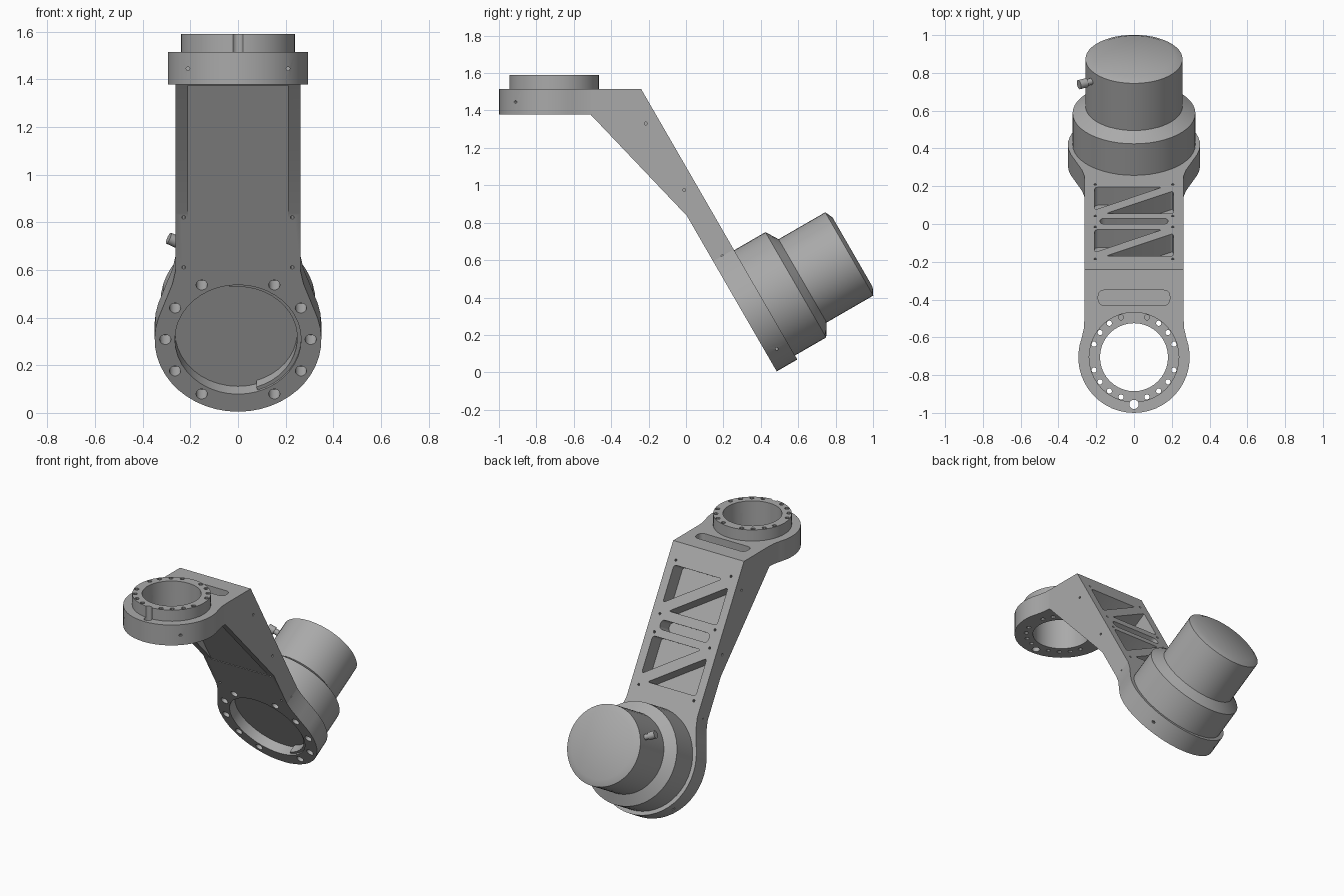
import bpy, bmesh
from math import cos, sin, pi, radians
from mathutils import Matrix, Vector

old = bpy.data.objects.get("Cube")
if old:
    bpy.data.objects.remove(old, do_unlink=True)

grey = bpy.data.materials.new("machined grey")
grey.use_nodes = True
grey.diffuse_color = (0.4, 0.4, 0.4, 1)
grey.node_tree.nodes["Principled BSDF"].inputs["Base Color"].default_value = (0.4, 0.4, 0.4, 1)


def frame(u, v, w, origin=(0, 0, 0)):
    m = Matrix((u, v, w)).transposed().to_4x4()
    m.translation = Vector(origin)
    return m


X, Y, Z = Vector((1, 0, 0)), Vector((0, 1, 0)), Vector((0, 0, 1))
UP_SLOPE = Vector((0, -0.5, 0.866))
OUT = Vector((0, 0.866, 0.5))
TILT = frame(X, UP_SLOPE, OUT, (0, 0.31, 0.308))   # lower joint, axis leaning back
TOP = frame(X, Y, Z, (0, -0.705, 0))               # upper joint, axis vertical
SIDE = frame(Y, Z, X)                              # profiles extruded across
FRONT = frame(X, Z, Y)


def arc(r, a0=0, a1=360, n=32, c=(0, 0)):
    count = n if a1 - a0 >= 360 else n + 1
    angles = [radians(a0 + (a1 - a0) * i / n) for i in range(count)]
    return [(c[0] + r * cos(a), c[1] + r * sin(a)) for a in angles]


def rounded(points, r, n=4):
    out = []
    for i, p in enumerate(points):
        p = Vector(p)
        a, b = Vector(points[i - 1]) - p, Vector(points[(i + 1) % len(points)]) - p
        a, b = p + a.normalized() * r, p + b.normalized() * r
        for k in range(n + 1):
            t = k / n
            out.append(tuple(a * (1 - t) ** 2 + p * 2 * t * (1 - t) + b * t * t))
    return out


def rect(x, y0, y1):
    return [(-x, y0), (x, y0), (x, y1), (-x, y1)]


def mirror_x(half):
    return half + [(-x, y) for x, y in reversed(half)]


def prism(bm, outline, h0, h1, fr):
    low = [bm.verts.new(fr @ Vector((u, v, h0))) for u, v in outline]
    high = [bm.verts.new(fr @ Vector((u, v, h1))) for u, v in outline]
    bm.faces.new(low)
    bm.faces.new(high)
    for i in range(len(low)):
        bm.faces.new((low[i - 1], low[i], high[i], high[i - 1]))


def finish(name, bm):
    bmesh.ops.recalc_face_normals(bm, faces=bm.faces[:])
    me = bpy.data.meshes.new(name)
    bm.to_mesh(me)
    bm.free()
    me.materials.append(grey)
    ob = bpy.data.objects.new(name, me)
    bpy.context.collection.objects.link(ob)
    return ob


def solid(name, *prisms):
    bm = bmesh.new()
    for p in prisms:
        prism(bm, *p)
    return finish(name, bm)


def lathe(name, profile, fr, n=48):
    bm = bmesh.new()
    verts = [bm.verts.new((r, 0, t)) for r, t in profile]
    edges = [bm.edges.new(pair) for pair in zip(verts, verts[1:])]
    bmesh.ops.spin(bm, geom=verts + edges, angle=2 * pi, steps=n, axis=Z, cent=(0, 0, 0))
    bmesh.ops.remove_doubles(bm, verts=bm.verts[:], dist=1e-4)
    bmesh.ops.transform(bm, matrix=fr, verts=bm.verts[:])
    return finish(name, bm)


def cut(ob, cutters):
    tool = solid("cutter", *cutters)
    tool.hide_render = True
    mod = ob.modifiers.new("cut", 'BOOLEAN')
    mod.operation, mod.solver, mod.object = 'DIFFERENCE', 'EXACT', tool
    bpy.context.view_layer.objects.active = ob
    bpy.ops.object.modifier_apply(modifier=mod.name)
    bpy.data.objects.remove(tool, do_unlink=True)


def dot(u, v, h0, h1, fr, r=0.008):
    return (arc(r, n=10, c=(u, v)), h0, h1, fr)


def slope(s, t):
    """Side-profile point from distance up the slope and height off its front."""
    p = TILT @ Vector((0, s, t))
    return (p.y, p.z)


THICK, JOIN = 0.127, 0.33
parts = []

# Bent arm body with gusset side walls
arm = solid("arm_body", ([(-0.24, 1.515), slope(JOIN, THICK), slope(JOIN, 0), slope(0.61, 0),
                          (-0.51, 1.378), (-0.51, 1.515)], -0.263, 0.263, SIDE))
cuts = [([slope(0.59, 0.003), (-0.309, 1.375), (-0.65, 1.375), (-0.15, 0.75)], -0.21, 0.21, SIDE),
        (rounded(rect(0.18, 0.78, 0.84), 0.028), 0.017, 0.2, TILT),
        (rounded(rect(0.19, 0.275, 0.355), 0.035), 1.45, 1.6, TOP)]
for s0, s1 in ((0.45, 0.73), (0.90, 1.18)):       # triangular weight-saving pockets
    for tri in ([(-0.208, s0), (0.15, s0), (-0.208, s1 - 0.04)],
                [(0.208, s1), (-0.15, s1), (0.208, s0 + 0.04)]):
        cuts.append((rounded(tri, 0.02), 0.017, 0.2, TILT))
for m in (-1, 1):                                  # small screw holes
    cuts += [dot(m * 0.205, s, 0.1, 0.2, TILT) for s in (0.42, 0.755, 0.87, 1.21)]
    cuts += [dot(m * 0.228, s, -0.05, 0.03, TILT) for s in (0.592, 0.35)]
    cuts += [dot(y, z, m * 0.24, m * 0.3, SIDE)
             for y, z in ((-0.215, 1.33), (-0.01, 0.975), (0.195, 0.62))]
cut(arm, cuts)
parts.append(arm)

# Lower flange with motor bore and ring of bolt recesses
half = arc(0.35, -90, 17, 14) + [(0.3, 0.2), (0.275, 0.27), (0.263, JOIN)]
lower = solid("lower_flange", (mirror_x(half)[1:], 0, THICK, TILT))
cuts = [(arc(0.265, n=40), -0.1, 0.066, TILT)]
for k in range(12):
    if k not in (3, 9):
        a = k * pi / 6
        cuts.append((arc(0.024, n=14, c=(0.305 * cos(a), 0.305 * sin(a))), -0.1, 0.08, TILT))
cuts += [dot(0.485, 0.125, m * 0.22, m * 0.36, SIDE) for m in (-1, 1)]
cut(lower, cuts)
parts.append(lower)

# Raised half-ring stop inside the bore
stop = arc(0.268, -72, 98, 20) + arc(0.249, -72, 98, 20)[::-1]
parts.append(solid("bore_stop", (stop, 0.012, 0.07, TILT)))

# Upper flange plate and mounting ring share the same drilling pattern
drill = [(arc(0.18, n=40), 1.2, 1.8, TOP), (arc(0.025, n=14, c=(0, -0.25)), 1.2, 1.8, TOP)]
for k in range(20):
    if k % 5:
        a = k * pi / 10
        drill.append((arc(0.014, n=10, c=(0.222 * cos(a), 0.222 * sin(a))), 1.2, 1.8, TOP))
half = arc(0.295, -90, 20, 14) + [(0.266, 0.15), (0.263, 0.195)]
upper = solid("upper_flange", (mirror_x(half)[1:], 1.378, 1.515, TOP))
cut(upper, drill + [dot(m * 0.21, 1.445, -1.0, -0.87, FRONT) for m in (-1, 1)])
ring = solid("mounting_ring", (arc(0.24, n=40), 1.51, 1.59, TOP))
cut(ring, drill)
parts += [upper, ring]

# Motor housing and its cable stub
parts.append(lathe("motor_housing", [(0, 0.12), (0.325, 0.12), (0.325, 0.32), (0.257, 0.362),
                                     (0.257, 0.65), (0.215, 0.67), (0, 0.67)], TILT))
radial = (X * cos(radians(152)) + UP_SLOPE * sin(radians(152))).normalized()
stub = frame(OUT, radial.cross(OUT), radial, TILT @ Vector((0, 0, 0.583)))
parts.append(lathe("cable_stub", [(0, 0.23), (0.018, 0.23), (0.018, 0.285), (0.025, 0.285),
                                  (0.025, 0.33), (0, 0.33)], stub, 16))

# Smooth round walls, keep machined edges sharp
bpy.ops.object.select_all(action='DESELECT')
for ob in parts:
    ob.select_set(True)
bpy.context.view_layer.objects.active = arm
bpy.ops.object.shade_smooth_by_angle(angle=radians(30))
